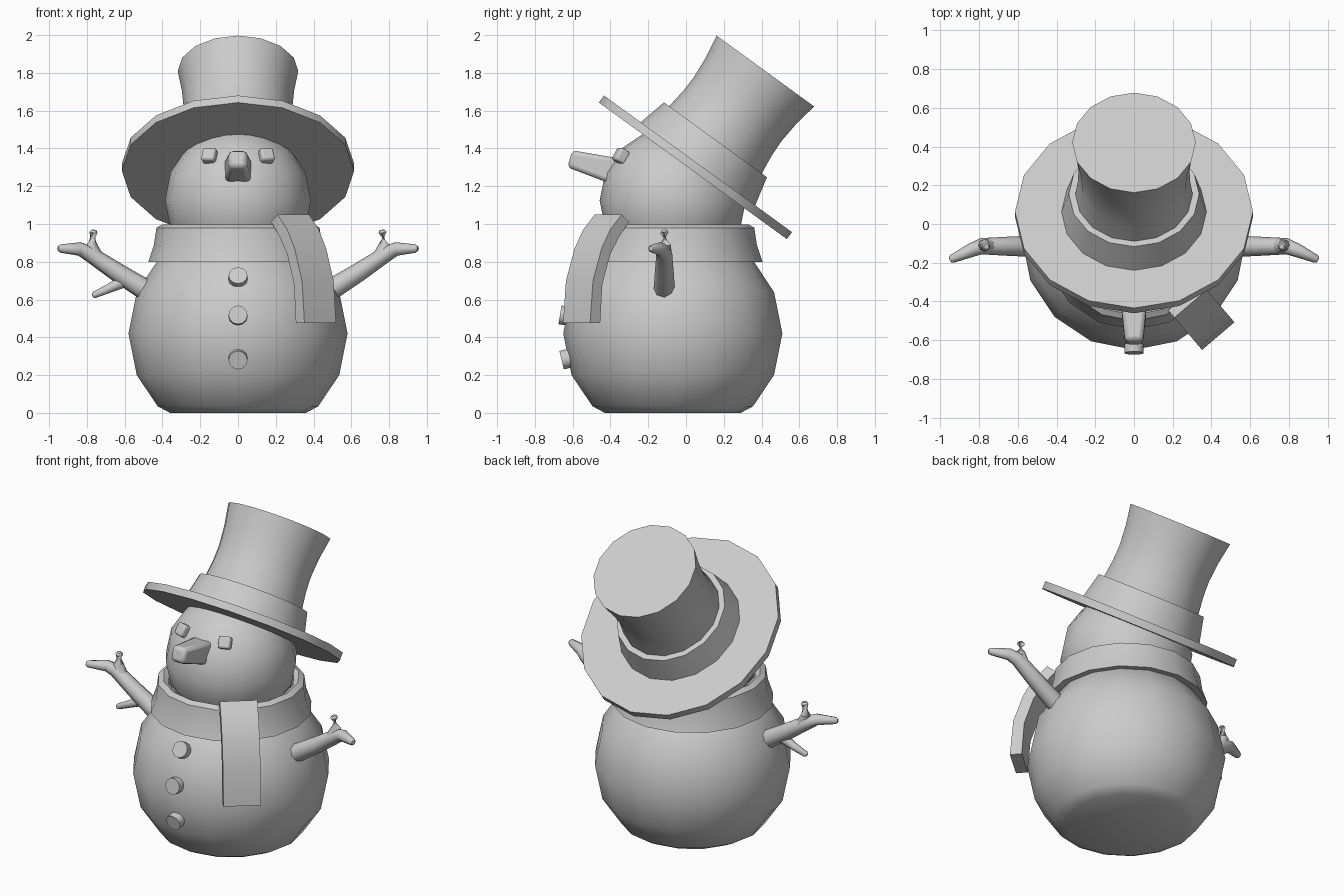
import bpy, bmesh
from math import cos, sin, pi, radians
from mathutils import Vector, Matrix

if "Cube" in bpy.data.objects:
    bpy.data.objects.remove(bpy.data.objects["Cube"])

CY = -0.07  # depth of the body axis


def ring(center, axis, r, n, turn=0.0):
    """Circle of n points around center, facing along axis."""
    q = Vector(axis).to_track_quat('Z', 'Y')
    return [Vector(center) + q @ Vector((r * cos(a), r * sin(a), 0))
            for a in (turn + 2 * pi * i / n for i in range(n))]


def loft(name, rings, closed=False, bevel=0.0, angle=32):
    """Skin a list of equal rings, capped at both ends or joined end to start."""
    bm = bmesh.new()
    vs = [[bm.verts.new(p) for p in r] for r in rings]
    n = len(vs[0])
    pairs = list(zip(vs, vs[1:])) + ([(vs[-1], vs[0])] if closed else [])
    for a, b in pairs:
        for i in range(n):
            j = (i + 1) % n
            bm.faces.new((a[i], a[j], b[j], b[i]))
    if not closed:
        bm.faces.new(vs[0][::-1])
        bm.faces.new(vs[-1])
    bmesh.ops.recalc_face_normals(bm, faces=bm.faces)
    me = bpy.data.meshes.new(name)
    bm.to_mesh(me)
    bm.free()
    ob = bpy.data.objects.new(name, me)
    bpy.context.collection.objects.link(ob)
    if bevel:
        m = ob.modifiers.new("bevel", 'BEVEL')
        m.width, m.segments = bevel, 2
    bpy.ops.object.select_all(action='DESELECT')
    ob.select_set(True)
    bpy.context.view_layer.objects.active = ob
    bpy.ops.object.shade_smooth_by_angle(angle=radians(angle))
    return ob


def lathe(name, profile, origin, axis=(0, 0, 1), n=16, **kw):
    """Revolve (radius, height) points about an axis."""
    ax = Vector(axis).normalized()
    return loft(name, [ring(Vector(origin) + ax * h, ax, r, n) for r, h in profile], **kw)


def tube(name, pts, radii, n=8):
    """Tapered twig through points."""
    p = [Vector(v) for v in pts]
    rings = []
    for i, r in enumerate(radii):
        d = p[min(i + 1, len(p) - 1)] - p[max(i - 1, 0)]
        rings.append(ring(p[i], d, r, n))
    d = (p[-1] - p[-2]).normalized()
    rings.append(ring(p[-1] + d * radii[-1] * 0.6, d, radii[-1] * 0.6, n))
    return loft(name, rings, angle=50)


# body and head
lathe("body", [(.36, 0), (.425, .035), (.536, .2), (.58, .42), (.536, .64),
               (.41, .83), (.22, .956), (.02, 1.0)], (0, CY, 0), angle=50)
lathe("head", [(.387 * sin(a), -.387 * cos(a)) for a in
               (radians(max(3, min(177, 22.5 * i))) for i in range(9))],
      (0, CY, 1.125), angle=50)

# scarf band and hanging tail
lathe("scarf_band", [(.475, .8), (.445, .89), (.432, .98), (.40, .998),
                     (.37, .98), (.385, .89), (.425, .81)], (0, CY, 0), closed=True)
out, side = Vector((.65, -.76, 0)), Vector((.76, .65, 0))
tail = [(.40, 1.01), (.45, 1.05), (.53, .97), (.59, .87), (.65, .70), (.67, .475),
        (.60, .475), (.585, .68), (.53, .84), (.47, .93)]
loft("scarf_tail", [[Vector((0, CY, z)) + out * r + side * s for r, z in tail]
                    for s in (-.11, .11)])

# tilted hat
tilt = (0, sin(radians(36)), cos(radians(36)))
hat = (0, .05, 1.30)
lathe("hat_brim", [(.615, -.023), (.615, .023)], hat, tilt)
lathe("hat_band", [(.38, 0), (.337, .18)], hat, tilt)
lathe("hat_crown", [(.32, 0), (.303, .18), (.290, .29), (.287, .38),
                    (.297, .5), (.319, .63)], hat, tilt)

# nose
nose_dir = (0, -.24, .07)
loft("nose", [ring((0, -.34, 1.27), nose_dir, .105, 4, pi / 4),
              ring((0, -.615, 1.345), nose_dir, .066, 4, pi / 4)], bevel=.022, angle=40)

# eyes
for s, label in ((-1, "left"), (1, "right")):
    c = Vector((s * .15, -.345, 1.36))
    d = Vector((s * .3, -.8, .5)).normalized()
    loft("eye_" + label, [ring(c - d * .03, d, .052, 4, pi / 4),
                          ring(c + d * .03, d, .052, 4, pi / 4)], bevel=.012, angle=40)

# buttons
for i, z in enumerate((.715, .515, .285)):
    dz = (z - .42) / .58
    d = Vector((0, -(1 - dz * dz) ** .5, dz))
    lathe("button_%d" % (i + 1), [(.05, .52), (.05, .605)], (0, CY, .42), d, n=12)

# twig arms
for s, label in ((-1, "left"), (1, "right")):
    tube("arm_" + label, [(s * .48, -.115, .645), (s * .64, -.115, .745), (s * .79, -.115, .845),
                          (s * .84, -.135, .868), (s * .94, -.18, .87)],
         [.057, .05, .042, .036, .022])
    tube("finger_" + label, [(s * .75, -.115, .82), (s * .775, -.11, .89), (s * .765, -.115, .955)],
         [.042, .03, .023])
tube("lower_twig", [(-.60, -.115, .70), (-.68, -.12, .66), (-.76, -.13, .625)], [.035, .024, .018])
